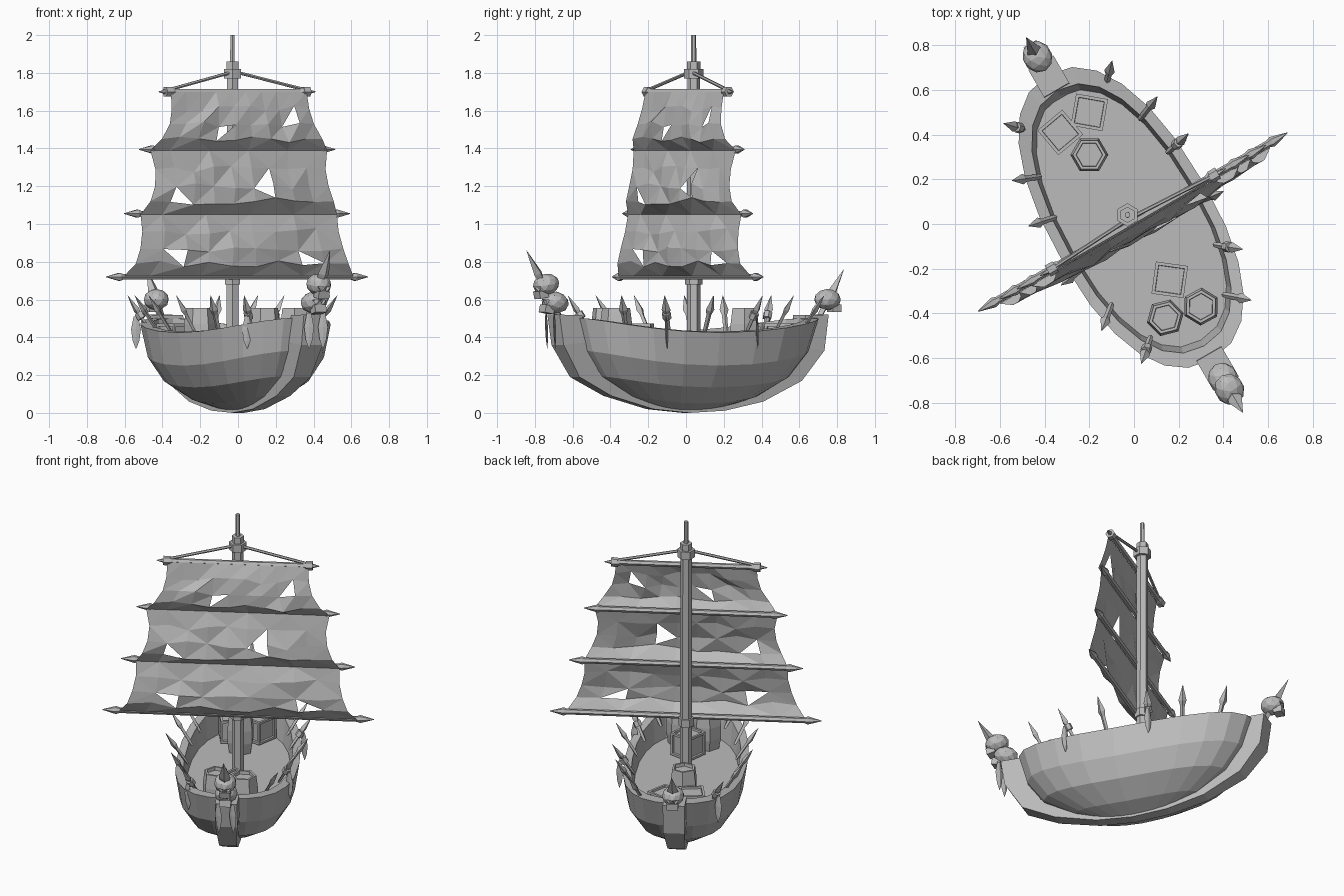
import bpy, bmesh, math, random
from mathutils import Vector, Matrix

if "Cube" in bpy.data.objects:
    bpy.data.objects.remove(bpy.data.objects["Cube"])

random.seed(4)
TURN = Matrix.Rotation(math.radians(30), 4, 'Z')   # ship sits diagonally
grey = bpy.data.materials.new("plain_grey")
grey.diffuse_color = (0.5, 0.5, 0.5, 1)
grey.use_nodes = True
grey.node_tree.nodes["Principled BSDF"].inputs["Base Color"].default_value = grey.diffuse_color


def finish(name, bm, fix=True):
    if fix:
        bmesh.ops.recalc_face_normals(bm, faces=bm.faces)
    me = bpy.data.meshes.new(name)
    bm.to_mesh(me)
    bm.free()
    me.transform(TURN)
    me.materials.append(grey)
    ob = bpy.data.objects.new(name, me)
    bpy.context.collection.objects.link(ob)
    return ob


def loft(bm, rings, caps=(True, True)):
    """Bridge closed rings of points, optionally capping the ends."""
    vs = [[bm.verts.new(p) for p in r] for r in rings]
    n = len(vs[0])
    for a, b in zip(vs, vs[1:]):
        for i in range(n):
            j = (i + 1) % n
            bm.faces.new((a[i], a[j], b[j], b[i]))
    if caps[0]:
        bm.faces.new(vs[0][::-1])
    if caps[1]:
        bm.faces.new(vs[-1])


def lathe(name, start, axis, profile, n=6, flat=1.0, spin=0.0):
    """Faceted spindle: profile is (distance, radius) along the axis."""
    q = Vector(axis).to_track_quat('Z', 'Y')
    bm = bmesh.new()
    loft(bm, [[Vector(start) + q @ Vector((r * math.cos(spin + math.tau * i / n),
                                          r * flat * math.sin(spin + math.tau * i / n), d))
               for i in range(n)] for d, r in profile])
    return finish(name, bm)


def rod(name, a, b, r, n=6):
    d = Vector(b) - Vector(a)
    return lathe(name, a, d, [(0, r), (d.length, r)], n)


# Hull: stacked pointed ovals, then rim, inner wall and deck
def oval(z, beam, bow, stern, sheer, n=24):
    pts = []
    for i in range(n):
        t = math.tau * i / n
        c, s = math.cos(t), math.sin(t)
        x = math.copysign(abs(c) ** (2 / 2.3), c) * beam
        u = math.copysign(abs(s) ** (2 / 2.3), s)
        pts.append((x, u * (stern if u > 0 else bow), z + sheer * u * u))
    return pts


bm = bmesh.new()
loft(bm, [oval(.015, .03, .20, .25, .02), oval(.05, .14, .36, .42, .04),
          oval(.135, .265, .55, .60, .06), oval(.25, .335, .65, .71, .08),
          oval(.425, .362, .70, .77, .08), oval(.43, .315, .63, .69, .07),
          oval(.32, .30, .60, .66, 0)])
finish("hull", bm)

# Keel and end posts: one band swept beneath the hull
keel = [(-.81, .52), (-.785, .36), (-.68, .19), (-.48, .09), (-.22, .02), (0, 0),
        (.22, .012), (.45, .06), (.68, .17), (.81, .33), (.835, .52)]
bm = bmesh.new()
rings = []
for y, z in keel:
    w = .035 + .03 * min(1, z / .35)
    yi, zi = y * .83, z * .9 + .05
    rings.append([(-w, y, z), (w, y, z), (w, yi, zi), (-w, yi, zi)])
loft(bm, rings)
finish("keel_and_posts", bm)

# Mast with collars and a thin top pole
M = (-.005, .05)
lathe("mast", (*M, .3), (0, 0, 1), [(0, .036), (1.5, .034)])
lathe("lower_collar", (*M, .68), (0, 0, 1), [(0, .046), (.05, .046)])
lathe("upper_collar", (*M, 1.77), (0, 0, 1), [(0, .052), (.05, .052), (.05, .036), (.09, .036)])
lathe("top_pole", (*M, 1.85), (0, 0, 1), [(0, .014), (.15, .013)])

# Yards with pointed ends
YARDS = [(.72, .80), (1.055, .69), (1.395, .60), (1.70, .48)]
for z, h in YARDS:
    lathe("yard", (-h, .01, z), (1, 0, 0),
          [(0, .002), (.08, .024), (.1, .017), (2 * h - .1, .017), (2 * h - .08, .024), (2 * h, .002)])

# Rigging ropes and their lashings on the top yard
for s in (-1, 1):
    rod("rope", (M[0] + s * .03, M[1] - .02, 1.80), (s * .42, .01, 1.71), .009)
    lathe("rope_lashing", (s * .40, .01, 1.70), (s, 0, 0), [(0, .028), (.04, .028)])

# Sail: three billowing panels with torn triangular holes
EDGE = [(.725, .70), (.79, .65), (.87, .62), (.96, .60), (1.05, .60),
        (1.12, .56), (1.20, .53), (1.29, .52), (1.39, .54),
        (1.45, .49), (1.53, .44), (1.61, .42), (1.70, .415)]
BULGE = [0, .06, .055, .03]
COLS = 9
bm = bmesh.new()
grid = []
for r, (z, h) in enumerate(EDGE):
    row = []
    for c in range(COLS + 1):
        u = 2 * c / COLS - 1
        b = BULGE[r % 4] * (1 - .4 * u * u)
        inside = 0 if r % 4 == 0 or abs(u) == 1 else 1
        y = -.008 - b + inside * random.uniform(-.014, .014)
        row.append(bm.verts.new((u * h, y, z + inside * random.uniform(-.02, .02))))
    grid.append(row)
# (row, column): which half of the cell is torn away
HOLES = {(1, 1): 1, (1, 7): 0, (5, 1): 0, (6, 5): 0, (5, 5): 1, (10, 7): 0, (9, 3): 1}
for r in range(len(EDGE) - 1):
    for c in range(COLS):
        a, b, d, e = grid[r][c], grid[r][c + 1], grid[r + 1][c + 1], grid[r + 1][c]
        if (r + c) % 2 or r > 8:
            halves = [(a, b, d), (a, d, e)]
        else:
            halves = [(a, b, e), (b, d, e)]
        for k, tri in enumerate(halves):
            if HOLES.get((r, c)) != k:
                bm.faces.new(tri)
finish("sail", bm, False)


# Hanging torn ribbon
def ribbon(p, length):
    lathe("ribbon", p, (.02, .03, -1),
          [(0, .012), (length * .4, .026), (length * .75, .018), (length, .002)], 4, .3)


# Leaning spikes round the rim, mirrored
SPIKES = [(.235, .635, 46), (.315, .417, 22), (.35, .215, 12),
          (.355, -.065, -8), (.314, -.30, -39), (.235, -.515, -41)]
for s in (-1, 1):
    for i, (x, y, ang) in enumerate(SPIKES):
        a = math.radians(ang)
        out = Vector((s * math.cos(a), math.sin(a), 0))
        mid = Vector((s * x, y, .52))
        d = out * .13 + Vector((0, 0, .20))
        lathe("rim_spike", mid - d * .5, d,
              [(0, .010), (.03, .013), (.12, .014), (.15, .024), (.24, .001)], 4, .7)
        if (s, i) in ((1, 2), (1, 4), (-1, 0), (-1, 5)):
            rod("spike_binding", mid - d * .1, mid + d * .05, .024)
            ribbon(mid + out * .02 + Vector((0, 0, -.01)), .17)


# Skull: faceted ball with sunken eyes and a jaw
def skull(y, z, size, face, tilt):
    bm = bmesh.new()
    bmesh.ops.create_icosphere(bm, subdivisions=2, radius=size)
    bmesh.ops.scale(bm, vec=(1, 1.1, .85), verts=bm.verts)
    for s in (-1, 1):
        want = Vector((s * .45, -.85, -.1)).normalized()
        eye = max(bm.faces, key=lambda f: f.normal.dot(want))
        bmesh.ops.inset_region(bm, faces=[eye], thickness=size * .04, depth=-size * .22)
    jaw = bmesh.ops.create_cube(bm, size=1)['verts']
    bmesh.ops.scale(bm, vec=(size * 1.0, size * .8, size * .6), verts=jaw)
    bmesh.ops.translate(bm, vec=(0, -size * .62, -size * .68), verts=jaw)
    rot = Matrix.Rotation(0 if face < 0 else math.pi, 4, 'Z') @ Matrix.Rotation(tilt, 4, 'X')
    bm.transform(Matrix.Translation((0, y, z)) @ rot)
    finish("skull", bm)


# Bow and stern trophies: stake, skulls, spear tip
def stake(base, tip):
    d = Vector(tip) - Vector(base)
    L = d.length
    lathe("trophy_stake", base, d,
          [(0, .025), (L - .2, .022), (L - .14, .034), (L, .001)], 4, .7)


stake((0, -.74, .45), (0, -.975, .86))
skull(-.80, .585, .068, -1, -.2)
skull(-.855, .68, .066, -1, .2)
stake((0, .78, .45), (0, .965, .76))
skull(.865, .60, .066, 1, 0)
for x in (-.045, .04):
    ribbon((x, -.83, .53), .19)

# Barrels and crates on deck (turned back so positions are plan coordinates)
BACK = TURN.inverted()
for x, y, spin in ((-.2, .31, 0), (.14, -.42, .25), (.30, -.37, .5)):
    lathe("barrel", BACK @ Vector((x, y, .31)), (0, 0, 1),
          [(0, .070), (.08, .085), (.16, .085), (.245, .074), (.245, .060), (.225, .058)],
          6, 1, spin - math.radians(30))
for x, y, ang in ((-.2, .5, -10), (-.33, .41, 40), (.16, -.25, -8)):
    bm = bmesh.new()
    bmesh.ops.create_cube(bm, size=.145)
    sides = bm.faces[:]
    bmesh.ops.inset_individual(bm, faces=sides, thickness=.02, depth=0)
    bmesh.ops.inset_individual(bm, faces=sides, thickness=.002, depth=-.012)
    bm.transform(BACK @ Matrix.Translation((x, y, .40)) @ Matrix.Rotation(math.radians(ang), 4, 'Z'))
    finish("crate", bm)
